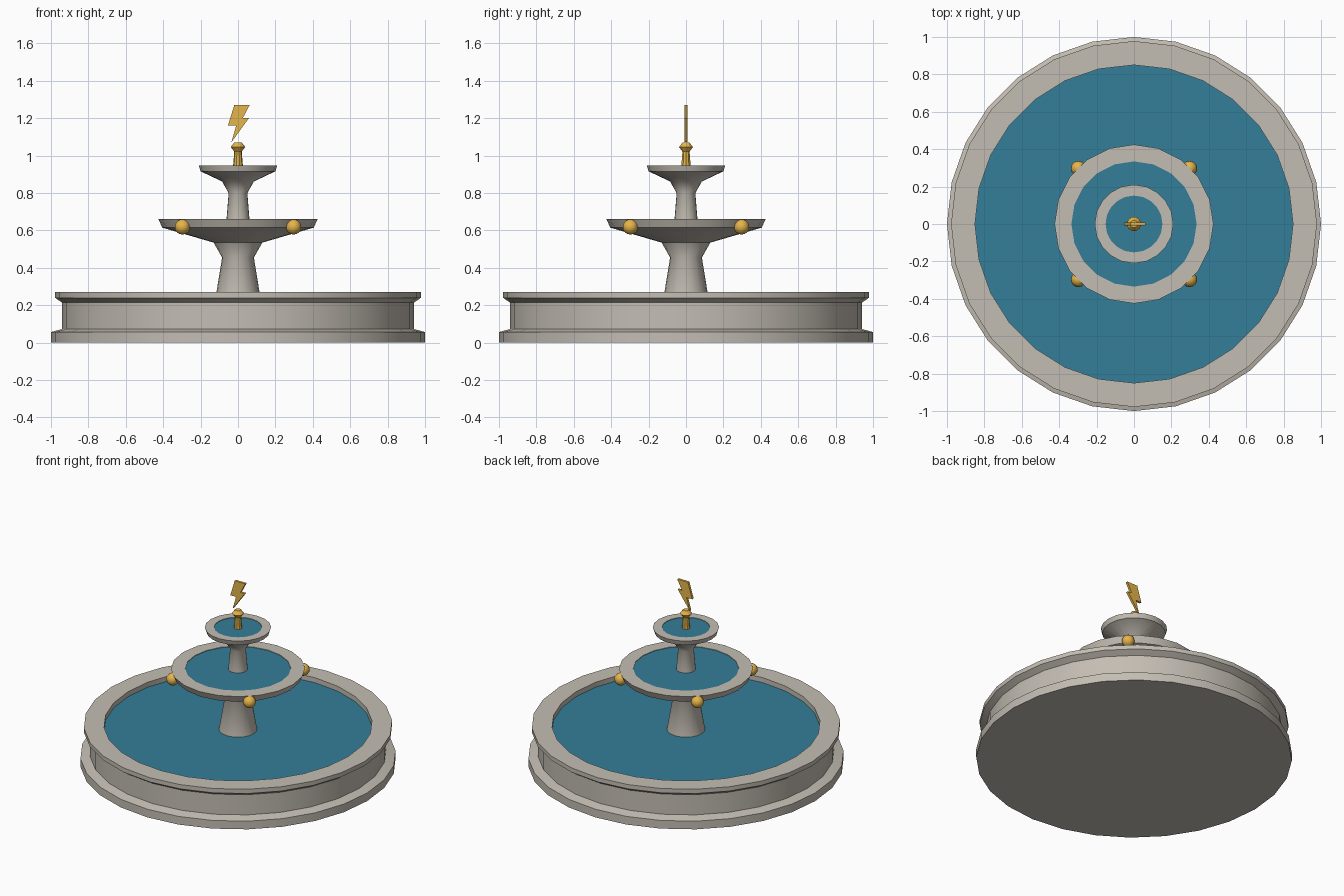
import bpy, bmesh, math

cube = bpy.data.objects.get("Cube")
if cube:
    bpy.data.objects.remove(cube, do_unlink=True)


def material(name, color):
    mat = bpy.data.materials.new(name)
    mat.use_nodes = True
    mat.diffuse_color = (*color, 1)
    mat.node_tree.nodes["Principled BSDF"].inputs["Base Color"].default_value = (*color, 1)
    return mat


stone = material("stone", (0.55, 0.51, 0.45))
water = material("water", (0.034, 0.21, 0.32))
gold = material("gold", (0.78, 0.46, 0.07))


def finish(name, bm, mat, smooth_angle=0):
    bmesh.ops.recalc_face_normals(bm, faces=bm.faces)
    mesh = bpy.data.meshes.new(name)
    bm.to_mesh(mesh)
    bm.free()
    mesh.materials.append(mat)
    obj = bpy.data.objects.new(name, mesh)
    bpy.context.collection.objects.link(obj)
    if smooth_angle:
        bpy.ops.object.select_all(action='DESELECT')
        obj.select_set(True)
        bpy.context.view_layer.objects.active = obj
        bpy.ops.object.shade_smooth_by_angle(angle=math.radians(smooth_angle))
    return obj


def lathe(name, profile, sides, mat, smooth_angle):
    """Turn (radius, height) points about z and cap both ends."""
    bm = bmesh.new()
    rings = []
    for r, z in profile:
        angles = [math.tau * i / sides for i in range(sides)]
        rings.append([bm.verts.new((r * math.cos(a), r * math.sin(a), z)) for a in angles])
    for low, high in zip(rings, rings[1:]):
        for i in range(sides):
            j = (i + 1) % sides
            bm.faces.new((low[i], low[j], high[j], high[i]))
    bm.faces.new(rings[0])
    bm.faces.new(rings[-1])
    return finish(name, bm, mat, smooth_angle)


def water_disc(name, radius, z, sides):
    bm = bmesh.new()
    bm.faces.new([bm.verts.new((radius * math.cos(math.tau * i / sides),
                                radius * math.sin(math.tau * i / sides), z))
                  for i in range(sides)])
    obj = finish(name, bm, water)
    if obj.data.polygons[0].normal.z < 0:
        obj.data.flip_normals()


# Stone tiers: the ground basin, then two bowls on columns
lathe("ground_basin", [(1, 0), (1, 0.057), (0.94, 0.073), (0.94, 0.214), (0.978, 0.24),
                       (0.978, 0.27), (0.85, 0.27), (0.85, 0.21)], 28, stone, 30)
lathe("middle_tier", [(0.125, 0.21), (0.085, 0.455), (0.13, 0.535), (0.405, 0.615),
                      (0.425, 0.66), (0.335, 0.66), (0.335, 0.645)], 20, stone, 40)
lathe("top_tier", [(0.063, 0.64), (0.05, 0.8), (0.085, 0.862), (0.2, 0.916),
                   (0.21, 0.948), (0.152, 0.948), (0.152, 0.935)], 20, stone, 40)

# Water in each tier
water_disc("ground_water", 0.85, 0.235, 28)
water_disc("middle_water", 0.335, 0.656, 20)
water_disc("top_water", 0.152, 0.944, 20)

# Finial on the top tier
lathe("finial", [(0.027, 0.935), (0.02, 1.022), (0.039, 1.046), (0.02, 1.07)],
      10, gold, 0)

# Lightning bolt: flat outline given thickness
outline = [(-0.02, 1.27), (0.062, 1.27), (0.025, 1.2), (0.058, 1.2),
           (-0.035, 1.072), (-0.01, 1.16), (-0.054, 1.16)]
bm = bmesh.new()
face = bm.faces.new([bm.verts.new((x, -0.008, z)) for x, z in outline])
extruded = bmesh.ops.extrude_face_region(bm, geom=[face])["geom"]
back = [v for v in extruded if isinstance(v, bmesh.types.BMVert)]
bmesh.ops.translate(bm, verts=back, vec=(0, 0.016, 0))
finish("lightning_bolt", bm, gold)

# Four gold balls around the middle bowl
for x_name, x in (("right", -0.297), ("left", 0.297)):
    for y_name, y in (("front", -0.297), ("back", 0.297)):
        bm = bmesh.new()
        bmesh.ops.create_uvsphere(bm, u_segments=12, v_segments=8, radius=0.041)
        bmesh.ops.translate(bm, verts=bm.verts, vec=(x, y, 0.619))
        finish(f"{y_name}_{x_name}_ball", bm, gold, 30)
